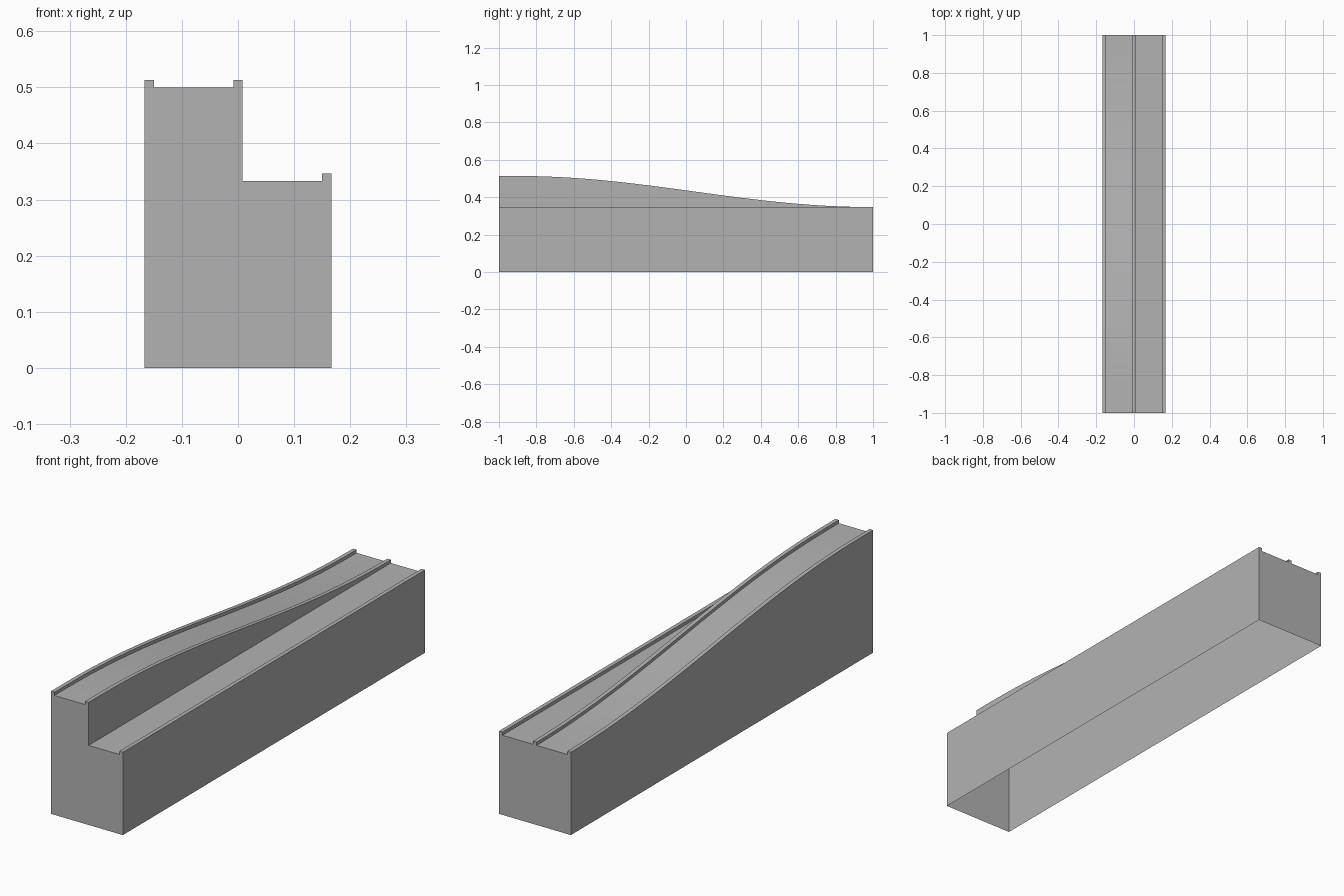
import bpy, bmesh, math

if "Cube" in bpy.data.objects:
    bpy.data.objects.remove(bpy.data.objects["Cube"])

HALF = 1 / 6        # half the width
RAIL = 1 / 120      # half a rail's width (centre rail)
LIP = 0.0135        # rail height above the deck
LOW, HIGH = 1 / 3, 0.5
START = -0.91       # where the level top begins to descend
STEPS = 24


def ramp_height(y):
    """Deck height of the sloping lane: short level top, then an S-curve."""
    t = max(0, (y - START) / (1 - START))
    return HIGH + (LOW - HIGH) * (1 - math.cos(math.pi * t)) / 2


def section(h):
    """Cross-section left to right: sloping lane at h, flat lane at LOW."""
    inner = HALF - 2 * RAIL
    return [(-HALF, 0), (-HALF, h + LIP), (-inner, h + LIP), (-inner, h),
            (-RAIL, h), (-RAIL, h + LIP), (RAIL, h + LIP), (RAIL, LOW),
            (inner, LOW), (inner, LOW + LIP), (HALF, LOW + LIP), (HALF, 0)]


# Two-lane track block: sections lofted along y, open underneath
bm = bmesh.new()
rings = []
stations = [-1] + [START + (1 - START) * i / STEPS for i in range(STEPS + 1)]
for y in stations:
    rings.append([bm.verts.new((x, y, z)) for x, z in section(ramp_height(y))])

for a, b in zip(rings, rings[1:]):
    for j in range(len(a) - 1):
        bm.faces.new((a[j], a[j + 1], b[j + 1], b[j]))

# Front and back end walls
bm.faces.new(rings[0][::-1])
bm.faces.new(rings[-1])

mesh = bpy.data.meshes.new("two_lane_ramp")
bm.to_mesh(mesh)
bm.free()
ramp = bpy.data.objects.new("two_lane_ramp", mesh)
bpy.context.collection.objects.link(ramp)

# Dark grey finish
grey = bpy.data.materials.new("dark_grey")
grey.diffuse_color = (0.45, 0.45, 0.45, 1)
grey.use_nodes = True
grey.node_tree.nodes["Principled BSDF"].inputs["Base Color"].default_value = grey.diffuse_color
mesh.materials.append(grey)

# Smooth along the slope, sharp at every rail and wall edge
bpy.context.view_layer.objects.active = ramp
ramp.select_set(True)
bpy.ops.object.shade_smooth_by_angle(angle=math.radians(30))
